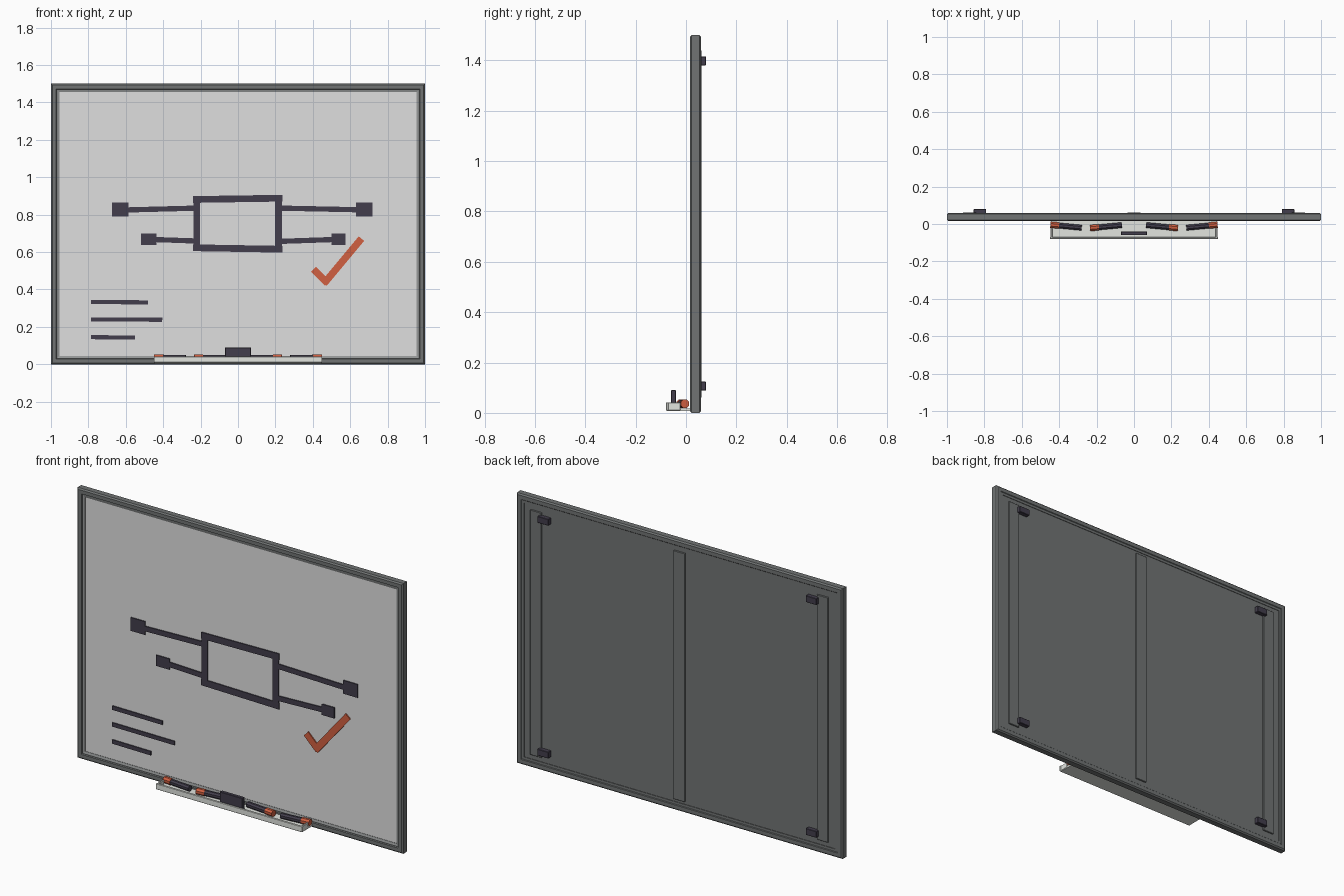
import bpy, bmesh, math
from mathutils import Vector, Matrix

if "Cube" in bpy.data.objects:
    bpy.data.objects.remove(bpy.data.objects["Cube"])


def mat(name, rgb):
    m = bpy.data.materials.new(name)
    m.diffuse_color = (*rgb, 1)
    m.use_nodes = True
    m.node_tree.nodes["Principled BSDF"].inputs["Base Color"].default_value = m.diffuse_color
    return m


GREY = mat("frame grey", (0.165, 0.175, 0.175))
TRIM = mat("trim grey", (0.30, 0.31, 0.31))
WHITE = mat("board white", (0.74, 0.74, 0.74))
PALE = mat("tray pale grey", (0.76, 0.78, 0.74))
DARK = mat("dark ink", (0.055, 0.048, 0.072))
ORANGE = mat("orange", (0.64, 0.115, 0.052))


def finish(name, bm, *mats):
    bmesh.ops.recalc_face_normals(bm, faces=bm.faces)
    me = bpy.data.meshes.new(name)
    bm.to_mesh(me)
    bm.free()
    for m in mats:
        me.materials.append(m)
    ob = bpy.data.objects.new(name, me)
    bpy.context.collection.objects.link(ob)
    return ob


def box(name, x, y, z, m, bevel=0):
    """Box from (low, high) ranges on each axis."""
    bm = bmesh.new()
    bmesh.ops.create_cube(bm, size=1)
    for v in bm.verts:
        v.co = [r[0] + (r[1] - r[0]) * (c + 0.5) for r, c in zip((x, y, z), v.co)]
    if bevel:
        bmesh.ops.bevel(bm, geom=bm.edges[:], offset=bevel, segments=1, affect='EDGES')
    return finish(name, bm, m)


def rect_sweep(name, profile, mats, rule):
    """Mitred frame: closed profile of (inset, depth) swept round the board outline."""
    bm = bmesh.new()
    rings = []
    for d, y in profile:
        rings.append([bm.verts.new((sx * (1 - d), y, 0.75 + sz * (0.75 - d)))
                      for sx, sz in ((-1, -1), (1, -1), (1, 1), (-1, 1))])
    n = len(rings)
    for i in range(n):
        a, b = rings[i], rings[(i + 1) % n]
        for k in range(4):
            f = bm.faces.new((a[k], a[(k + 1) % 4], b[(k + 1) % 4], b[k]))
            f.material_index = rule(i)
    return finish(name, bm, *mats)


def stroke(name, p, q, width, m):
    """Thin plate drawn on the board from p to q in the x-z plane."""
    p, q = Vector((p[0], 0, p[1])), Vector((q[0], 0, q[1]))
    d = q - p
    bm = bmesh.new()
    bmesh.ops.create_cube(bm, size=1)
    rot = Matrix.Rotation(-math.atan2(d.z, d.x), 4, 'Y')
    move = Matrix.Translation((p + q) / 2 + Vector((0, 0.024, 0)))
    bm.transform(move @ rot @ Matrix.Diagonal((d.length, 0.008, width, 1)))
    return finish(name, bm, m)


# Frame with chamfered outer bar and a stepped inner lip
frame_profile = [(0, 0.022), (0, 0.053), (0.007, 0.06), (0.028, 0.06), (0.031, 0.057),
                 (0.045, 0.057), (0.045, 0.024), (0.034, 0.021), (0.030, 0.021),
                 (0.027, 0.015), (0.007, 0.015)]
rect_sweep("frame", frame_profile, (GREY, TRIM), lambda i: 1 if i == 6 else 0)

# Writing surface and back panel
box("board", (-0.96, 0.96), (0.026, 0.045), (0.04, 1.46), WHITE)
box("back_panel", (-0.96, 0.96), (0.045, 0.054), (0.04, 1.46), GREY)

# Back ribs and wall hooks
box("centre_rib", (-0.035, 0.035), (0.053, 0.062), (0.06, 1.44), GREY, 0.002)
for s, side in ((-1, "left"), (1, "right")):
    box(side + "_rib", sorted((s * 0.845, s * 0.915)), (0.053, 0.062), (0.07, 1.43), GREY, 0.002)
    for z, level in ((0.088, "lower"), (1.38, "upper")):
        box(f"{level}_{side}_hook", sorted((s * 0.79, s * 0.857)), (0.054, 0.08),
            (z, z + 0.036), DARK, 0.002)

# Drawn diagram: centre rectangle
for name, p, q in (("top", (-0.24, 0.881), (0.237, 0.888)),
                   ("bottom", (-0.24, 0.623), (0.237, 0.615)),
                   ("left", (-0.22, 0.605), (-0.22, 0.897)),
                   ("right", (0.217, 0.602), (0.217, 0.903))):
    stroke("diagram_" + name, p, q, 0.036, DARK)

# Connecting lines ending in blocks
for name, p, q, w in (("upper_left", (-0.22, 0.835), (-0.60, 0.825), 0.028),
                      ("upper_right", (0.22, 0.835), (0.65, 0.826), 0.028),
                      ("lower_left", (-0.22, 0.659), (-0.45, 0.667), 0.028),
                      ("lower_right", (0.22, 0.657), (0.51, 0.667), 0.028)):
    stroke(name + "_line", p, q, w, DARK)
for name, x, z, w, h in (("upper_left", -0.63, 0.828, 0.088, 0.074),
                         ("upper_right", 0.676, 0.828, 0.088, 0.074),
                         ("lower_left", -0.477, 0.668, 0.082, 0.06),
                         ("lower_right", 0.538, 0.668, 0.076, 0.06)):
    stroke(name + "_block", (x - w / 2, z), (x + w / 2, z), h, DARK)

# Note lines and tick mark
for i, (end, z) in enumerate(((-0.48, 0.333), (-0.405, 0.24), (-0.55, 0.145))):
    stroke(f"note_line_{i + 1}", (-0.787, z), (end, z - 0.002), 0.022, DARK)
stroke("tick_short", (0.403, 0.508), (0.478, 0.434), 0.038, ORANGE)
stroke("tick_long", (0.460, 0.432), (0.660, 0.672), 0.038, ORANGE)

# Pen tray: floor, front lip and low end caps
box("tray_floor", (-0.445, 0.445), (-0.075, 0.02), (0.008, 0.018), PALE)
box("tray_lip", (-0.45, 0.45), (-0.08, -0.07), (0.01, 0.042), PALE, 0.002)
for s, side in ((-1, "left"), (1, "right")):
    box(side + "_tray_end", sorted((s * 0.437, s * 0.447)), (-0.075, -0.022),
        (0.01, 0.042), PALE, 0.002)

# Eraser standing in the tray
box("eraser", (-0.07, 0.07), (-0.06, -0.04), (0.018, 0.09), DARK, 0.002)


def cylinder(name, a, b, r, m):
    a, b = Vector(a), Vector(b)
    d = b - a
    bm = bmesh.new()
    bmesh.ops.create_cone(bm, cap_ends=True, segments=8, radius1=r, radius2=r, depth=d.length)
    turn = d.to_track_quat('Z', 'Y').to_matrix().to_4x4()
    bm.transform(Matrix.Translation((a + b) / 2) @ turn @ Matrix.Rotation(math.pi / 8, 4, 'Z'))
    return finish(name, bm, m)


# Markers with orange caps, mirrored left and right
for s, side in ((-1, "left"), (1, "right")):
    for kind, x0, y0, x1, y1 in (("outer", 0.447, -0.004, 0.28, -0.020),
                                 ("inner", 0.235, -0.022, 0.065, -0.006)):
        a, b = Vector((s * x0, y0, 0.036)), Vector((s * x1, y1, 0.036))
        c = a.lerp(b, 0.28)
        cylinder(f"{side}_{kind}_marker_cap", a, c, 0.018, ORANGE)
        cylinder(f"{side}_{kind}_marker_body", c, b, 0.016, DARK)
